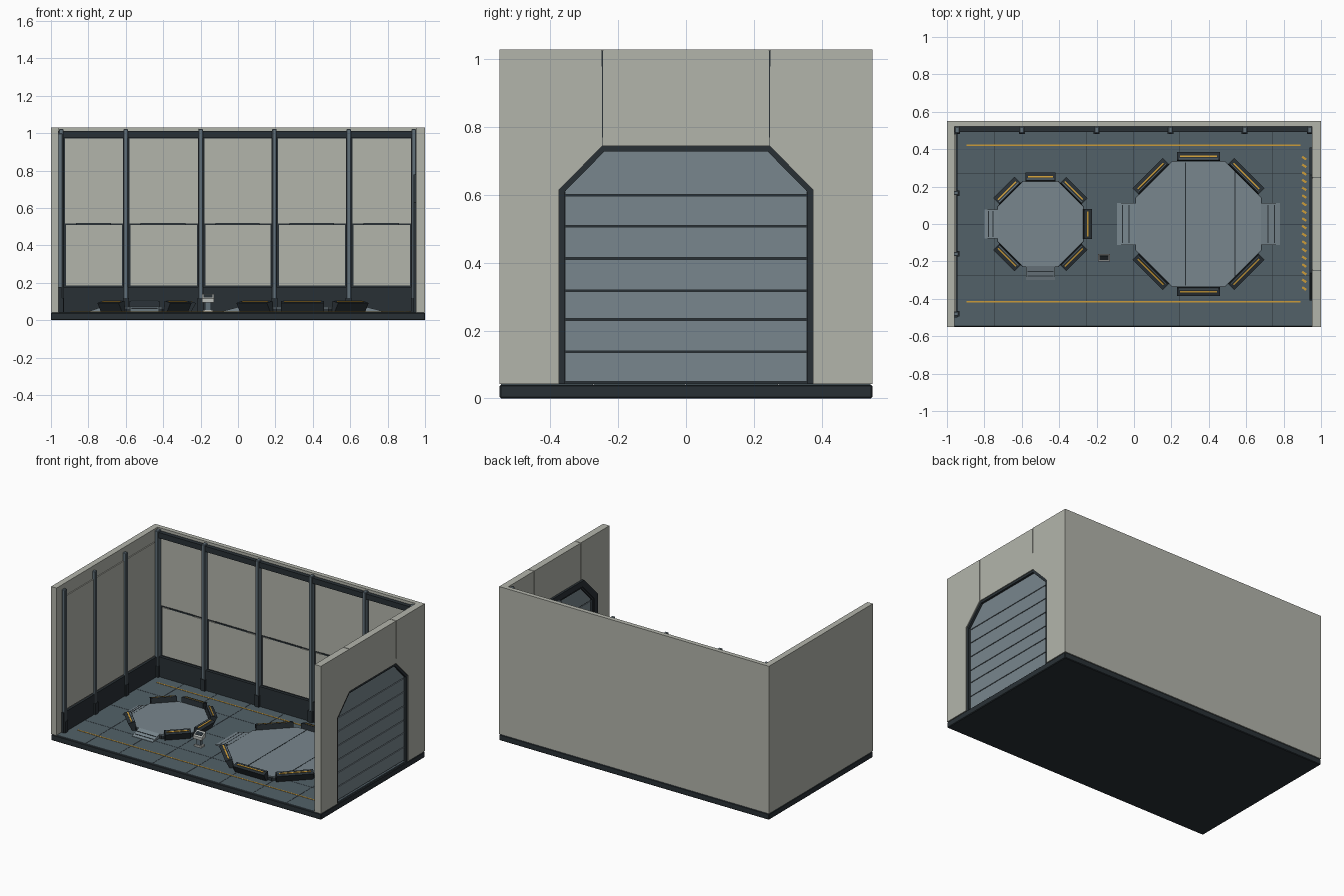
import bpy, bmesh, math
from mathutils import Matrix, Vector

cube = bpy.data.objects.get("Cube")
if cube:
    bpy.data.objects.remove(cube, do_unlink=True)


def material(name, r, g, b):
    m = bpy.data.materials.new(name)
    m.use_nodes = True
    m.diffuse_color = (r, g, b, 1)
    m.node_tree.nodes["Principled BSDF"].inputs["Base Color"].default_value = (r, g, b, 1)
    return m


WALL = material("warm grey wall", 0.45, 0.46, 0.41)
DARK = material("charcoal trim", 0.022, 0.03, 0.036)
FLOOR = material("slate floor", 0.085, 0.12, 0.14)
STEEL = material("blue steel", 0.12, 0.16, 0.19)
DECK = material("light steel", 0.19, 0.24, 0.27)
YELLOW = material("safety yellow", 0.6, 0.33, 0.04)
PALE = material("pale grey", 0.5, 0.52, 0.5)

# axes that map a flat profile (u, v) and its extrusion (w) into space
ALONG_X = Matrix(((0, 0, 1, 0), (1, 0, 0, 0), (0, 1, 0, 0), (0, 0, 0, 1)))
ALONG_Z = Matrix.Identity(4)


def prism(name, points, low, high, mat, axes=ALONG_Z, place=ALONG_Z, bevel=0):
    """Extrude a flat profile between two depths."""
    bm = bmesh.new()
    face = bm.faces.new([bm.verts.new((u, v, low)) for u, v in points])
    moved = bmesh.ops.extrude_face_region(bm, geom=[face])["geom"]
    bmesh.ops.translate(bm, vec=(0, 0, high - low),
                        verts=[g for g in moved if isinstance(g, bmesh.types.BMVert)])
    bm.transform(place @ axes)
    bmesh.ops.recalc_face_normals(bm, faces=bm.faces)
    mesh = bpy.data.meshes.new(name)
    bm.to_mesh(mesh)
    bm.free()
    mesh.materials.append(mat)
    ob = bpy.data.objects.new(name, mesh)
    bpy.context.collection.objects.link(ob)
    if bevel:
        mod = ob.modifiers.new("Bevel", "BEVEL")
        mod.width = bevel
        mod.segments = 1
    return ob


def box(name, x, y, z, mat, place=ALONG_Z, bevel=0):
    """Box from (low, high) pairs."""
    pts = [(x[0], y[0]), (x[1], y[0]), (x[1], y[1]), (x[0], y[1])]
    return prism(name, pts, z[0], z[1], mat, place=place, bevel=bevel)


def around(c, d):
    return (c - d, c + d)


# Base and floor tiles
box("base", (-1, 1), (-0.55, 0.55), (0, 0.04), DARK, bevel=0.004)
cols, rows = 8, 4
for i in range(cols):
    for j in range(rows):
        x, y = -0.995 + i * 0.248, -0.546 + j * 0.273
        box("floor_tile", (x, x + 0.246), (y, y + 0.271), (0.039, 0.044), FLOOR)
for y in (-0.415, 0.42):
    box("floor_line", (-0.895, 0.89), around(y, 0.004), (0.044, 0.046), YELLOW)
for i in range(18):
    spot = Matrix.Translation((0.91, -0.345 + i * 0.041, 0)) @ Matrix.Rotation(-0.6, 4, "Z")
    box("hazard_dash", around(0, 0.013), around(0, 0.006), (0.044, 0.046), YELLOW, spot)

# Back wall with panelled bays
TOP = 1.03
box("back_wall", (-1, 1), (0.52, 0.55), (0.042, TOP), WALL)
box("back_wall_backing", (-0.96, 0.95), (0.515, 0.521), (0.042, 1.01), DARK)
box("back_skirting", (-0.96, 0.95), (0.496, 0.52), (0.042, 0.178), DARK)
box("back_top_beam", (-0.96, 0.95), (0.492, 0.52), (0.975, 1.012), DARK)
posts = [-0.945, -0.6, -0.2, 0.195, 0.592, 0.94]
for a, b in zip(posts, posts[1:]):
    box("lower_panel", (a + 0.025, b - 0.02), (0.508, 0.52), (0.186, 0.508), WALL)
    box("upper_panel", (a + 0.02, b - 0.015), (0.508, 0.52), (0.518, 0.971), WALL)
    box("panel_vent", (a + 0.08, b - 0.08), (0.504, 0.52), (0.51, 0.52), DARK)
for x in posts:
    box("back_post", around(x, 0.012), (0.485, 0.52), (0.08, 1.022), STEEL, bevel=0.003)
    box("post_foot", around(x, 0.016), (0.482, 0.52), (0.042, 0.12), DARK)

# Left-hand side wall as seen from the front
box("side_wall", (-1, -0.96), (-0.55, 0.521), (0.042, TOP), WALL)
box("side_skirting", (-0.962, -0.944), (-0.5, 0.51), (0.042, 0.178), DARK)
side_posts = [-0.48, -0.16, 0.165, 0.49]
for a, b in zip(side_posts, side_posts[1:]):
    box("side_panel", (-0.962, -0.953), (a + 0.01, b - 0.01), (0.186, 0.945), WALL)
for y in side_posts[:-1]:
    box("side_post", (-0.962, -0.938), around(y, 0.011), (0.07, 1.0), STEEL, bevel=0.003)
    box("side_post_foot", (-0.962, -0.934), around(y, 0.015), (0.042, 0.12), DARK)


# Gate wall: outline of the doorway, grown by d
def arch(d):
    half = [(0.375 + d, 0.042), (0.375 + d, 0.615 + 0.41 * d), (0.247 + 0.41 * d, 0.745 + d)]
    return half + [(-y, z) for y, z in reversed(half)]


def arch_band(name, outer, inner, x, mat):
    return prism(name, arch(outer) + arch(inner)[::-1], x[0], x[1], mat, ALONG_X)


opening = arch(0)
for s in (-1, 1):
    jamb = [(0.249, TOP), (0.55, TOP), (0.55, 0.042)] + opening[:3]
    prism("gate_wall_side", [(s * y, z) for y, z in jamb], 0.953, 1, WALL, ALONG_X)
    box("gate_wall_seam", (0.956, 0.997), around(s * 0.247, 0.004), (0.746, TOP - 0.003), DARK)
box("gate_wall_lintel", (0.953, 0.999), (-0.2455, 0.2455), (0.745, TOP), WALL)
arch_band("gate_frame", 0.002, -0.016, (0.945, 0.994), DARK)
arch_band("gate_inner_frame", 0.035, -0.004, (0.938, 0.954), DARK)

# Gate door slats
prism("gate_door_core", arch(-0.012), 0.962, 0.972, DARK, ALONG_X)
levels = [0.05, 0.14, 0.235, 0.32, 0.415, 0.51, 0.602]
for low, high in zip(levels, levels[1:]):
    box("gate_slat", (0.957, 0.98), (-0.357, 0.357), (low, high - 0.005), DECK)
cap = [(0.357, 0.602), (0.357, 0.612), (0.242, 0.731)]
prism("gate_top_slat", cap + [(-y, z) for y, z in reversed(cap)], 0.957, 0.98, DECK, ALONG_X)


# Octagonal platforms with leaning rails and ramps
def octagon(apothem):
    r = apothem / math.cos(math.pi / 8)
    return [(r * math.cos(a), r * math.sin(a))
            for a in (math.pi / 8 + k * math.pi / 4 for k in range(8))]


def platform(name, cx, apothem, rail, ramps, ramp_half, ramp_run, seams):
    centre = Matrix.Translation((cx, 0, 0))
    top = 0.072
    prism(name + "_plinth", octagon(apothem), 0.042, top - 0.008, DARK, place=centre)
    prism(name + "_deck", octagon(apothem - 0.003), top - 0.008, top, DECK, place=centre)
    for x in seams:
        box(name + "_deck_seam", around(x, 0.003), around(0, apothem * 0.97),
            (top, top + 0.001), DARK, centre)
    # local frame: y points outwards, x runs along the side
    for k in range(8):
        angle = k * 45
        side = centre @ Matrix.Rotation(math.radians(angle - 90), 4, "Z")
        if angle in ramps:
            slope = [(apothem - 0.005, 0.043), (apothem + ramp_run, 0.043),
                     (apothem + ramp_run, 0.047), (apothem - 0.005, top + 0.001)]
            prism(name + "_ramp", slope, -ramp_half, ramp_half, DECK, ALONG_X, side)
            for t in (0.35, 0.7):
                y, z = apothem + ramp_run * t, top - 0.025 * t
                box(name + "_ramp_rib", around(0, ramp_half * 0.9), around(y, 0.002),
                    (z - 0.006, z + 0.001), DARK, side)
            continue
        section = [(apothem - 0.004, 0.043), (apothem + 0.02, 0.043),
                   (apothem + 0.047, 0.092), (apothem + 0.003, 0.104)]
        prism(name + "_rail", section, -rail, rail, DARK, ALONG_X, side)
        # lamp strip and steel edge lie on the sloping rail top
        tilt = side @ Matrix.Translation((0, apothem + 0.025, 0.098)) \
            @ Matrix.Rotation(math.atan2(-0.012, 0.044), 4, "X")
        box(name + "_rail_lamp", around(0, rail * 0.85), around(-0.002, 0.004),
            (-0.002, 0.003), YELLOW, tilt)
        box(name + "_rail_edge", around(0, rail * 0.9), (-0.018, -0.013),
            (-0.002, 0.002), STEEL, tilt)


platform("small_platform", -0.5, 0.229, 0.08, (180, 270), 0.077, 0.07, ())
platform("large_platform", 0.345, 0.338, 0.115, (0, 180), 0.112, 0.097, (-0.07, 0.195))

# Control pedestal
spot = Matrix.Translation((-0.16, -0.18, 0))
box("pedestal_foot", around(0, 0.026), around(0, 0.018), (0.043, 0.055), PALE, spot)
box("pedestal_column", around(0, 0.016), around(0, 0.011), (0.05, 0.1), STEEL, spot)
desk = [(-0.02, 0.095), (0.02, 0.105), (0.02, 0.14), (-0.02, 0.115)]
prism("pedestal_desk", desk, -0.032, 0.032, PALE, ALONG_X, spot)
tilt = spot @ Matrix.Translation((0, 0, 0.128)) @ Matrix.Rotation(math.atan2(0.025, 0.04), 4, "X")
box("pedestal_screen", around(0, 0.024), around(0, 0.013), (-0.002, 0.002), DARK, tilt)
